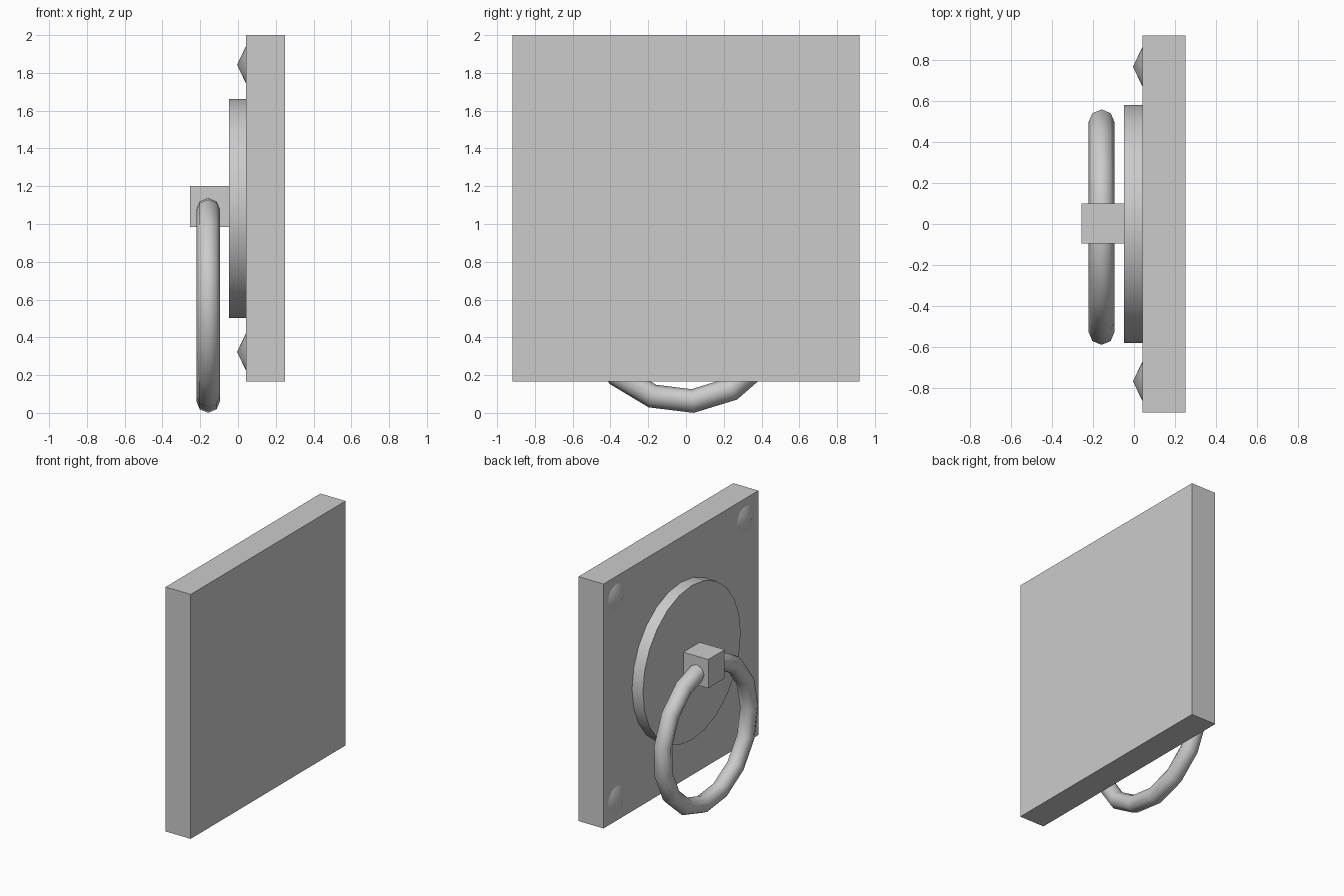
import bpy
from math import pi, radians
from mathutils import Matrix

if "Cube" in bpy.data.objects:
    bpy.data.objects.remove(bpy.data.objects["Cube"])


def finish(name, smooth=None):
    ob = bpy.context.object
    ob.name = name
    if smooth == "all":
        bpy.ops.object.shade_smooth()
    elif smooth == "angle":
        bpy.ops.object.shade_smooth_by_angle(angle=radians(35))
    return ob


def box(name, x, y, z):
    """Box from (min, max) pairs."""
    spans = (x, y, z)
    bpy.ops.mesh.primitive_cube_add(size=1, location=[sum(s) / 2 for s in spans])
    ob = finish(name)
    ob.scale = [s[1] - s[0] for s in spans]
    bpy.ops.object.transform_apply(location=False, rotation=False, scale=True)
    return ob


MID_Z = 1.083

# Square wall plate and ring holder block
box("back_plate", (0.042, 0.25), (-0.918, 0.918), (0.165, 2.0))
box("ring_holder", (-0.255, -0.045), (-0.095, 0.1), (0.985, 1.2))

# Round boss on the plate
bpy.ops.mesh.primitive_cylinder_add(vertices=24, radius=0.58, depth=0.10,
                                    location=(0.002, 0, MID_Z),
                                    rotation=(0, -pi / 2, 0))
finish("round_boss", "angle")

# Pointed studs in the four corners
for sy in (-1, 1):
    for sz in (-1, 1):
        bpy.ops.mesh.primitive_cone_add(vertices=16, radius1=0.105, radius2=0, depth=0.05,
                                        location=(0.02, sy * 0.765, MID_Z + sz * 0.76),
                                        rotation=(0, -pi / 2, 0))
        finish("corner_stud", "angle")

# Hanging ring, turned slightly in its holder
spin = Matrix.Rotation(radians(5), 3, 'X') @ Matrix.Rotation(pi / 2, 3, 'Y')
bpy.ops.mesh.primitive_torus_add(major_segments=15, minor_segments=8,
                                 major_radius=0.515, minor_radius=0.063,
                                 location=(-0.158, -0.01, 0.576),
                                 rotation=spin.to_euler())
finish("knocker_ring", "all")
